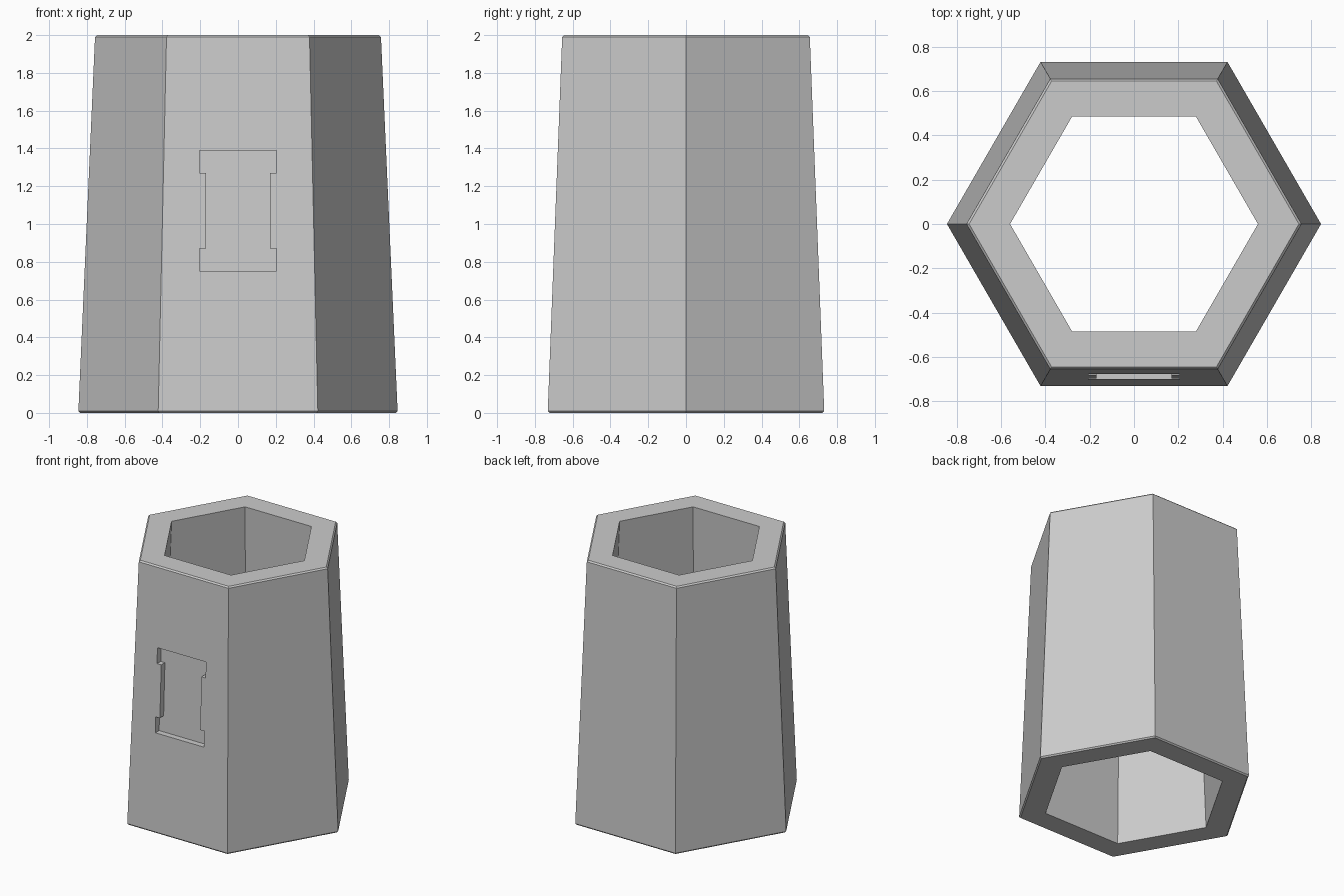
import bpy, bmesh, math

cube = bpy.data.objects.get("Cube")
if cube:
    bpy.data.objects.remove(cube, do_unlink=True)

grey = bpy.data.materials.new("plain grey")
grey.use_nodes = True
colour = (0.6, 0.6, 0.6, 1)
grey.diffuse_color = colour
grey.node_tree.nodes["Principled BSDF"].inputs["Base Color"].default_value = colour


def make_object(name, bm):
    bmesh.ops.recalc_face_normals(bm, faces=bm.faces[:])
    mesh = bpy.data.meshes.new(name)
    bm.to_mesh(mesh)
    bm.free()
    mesh.materials.append(grey)
    obj = bpy.data.objects.new(name, mesh)
    bpy.context.collection.objects.link(obj)
    return obj


# Hollow tapered hexagonal body: (corner radius, height) loop, small chamfers
SIDES = 6
profile = [(0.835, 0), (0.845, 0.01), (0.757, 1.99), (0.745, 2.0),
           (0.56, 2.0), (0.65, 0)]
bm = bmesh.new()
rings = []
for radius, z in profile:
    angles = [math.tau * i / SIDES for i in range(SIDES)]
    rings.append([bm.verts.new((radius * math.cos(a), radius * math.sin(a), z))
                  for a in angles])
for lower, upper in zip(rings, rings[1:] + rings[:1]):
    for i in range(SIDES):
        j = (i + 1) % SIDES
        bm.faces.new((lower[i], lower[j], upper[j], upper[i]))
body = make_object("hexagonal_body", bm)


# Front recess cutter: wide ends and narrow middle, floor parallel to the wall
def wall_y(z):
    return -0.732 + 0.0385 * z


half = [(0.205, 0.75), (0.205, 0.87), (0.17, 0.87),
        (0.17, 1.27), (0.205, 1.27), (0.205, 1.39)]
outline = half + [(-x, z) for x, z in reversed(half)]
bm = bmesh.new()
near, far = [[bm.verts.new((x, wall_y(z) + offset, z)) for x, z in outline]
             for offset in (-0.1, 0.045)]
bm.faces.new(near)
bm.faces.new(far)
for i in range(len(outline)):
    j = (i + 1) % len(outline)
    bm.faces.new((near[i], near[j], far[j], far[i]))
cutter = make_object("recess_cutter", bm)
cutter.hide_render = True

# Cut the recess, then discard the helper
cut = body.modifiers.new("front_recess", "BOOLEAN")
cut.operation = "DIFFERENCE"
cut.solver = "EXACT"
cut.object = cutter
bpy.context.view_layer.objects.active = body
bpy.ops.object.modifier_apply(modifier=cut.name)
bpy.data.objects.remove(cutter, do_unlink=True)
